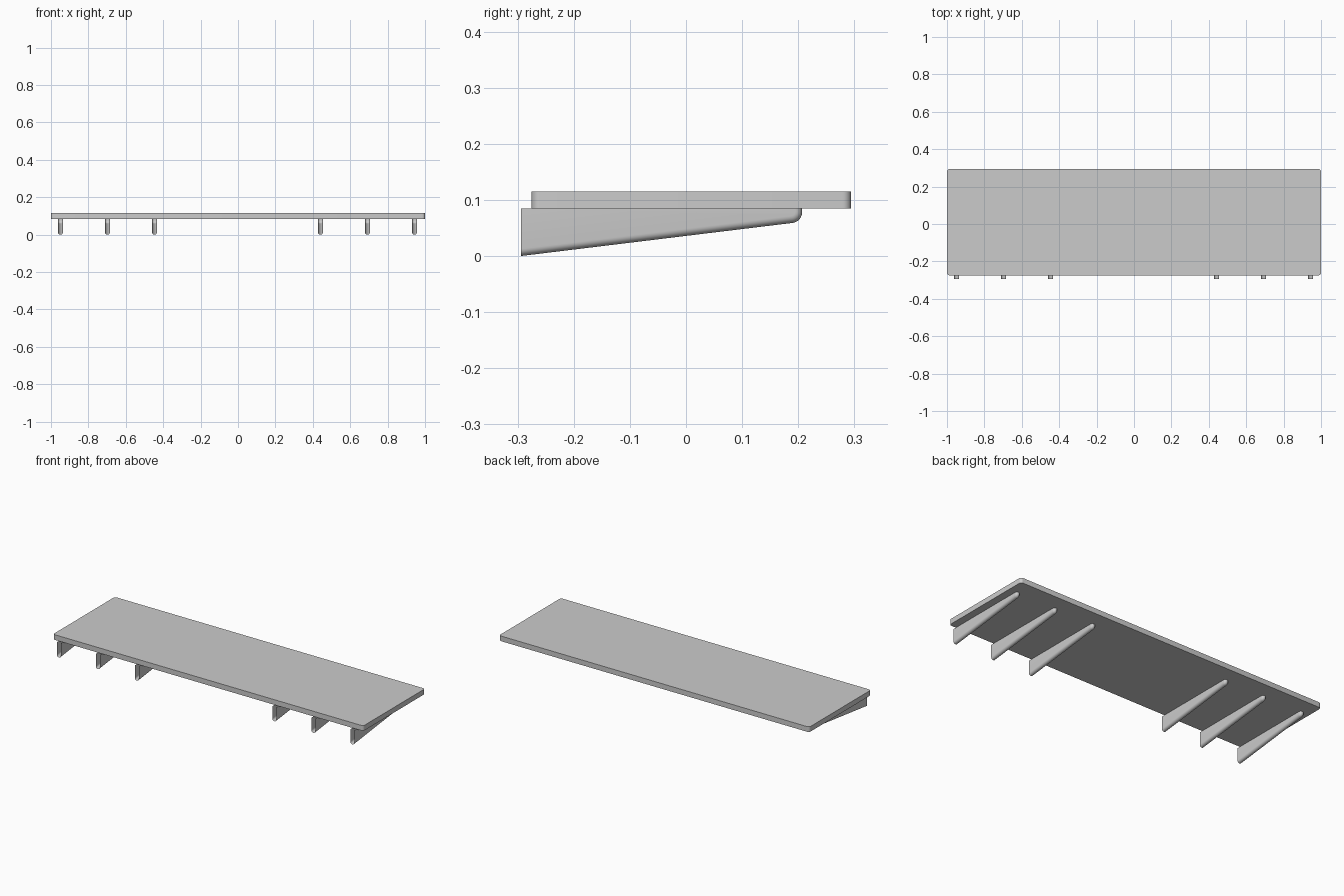
import bpy, bmesh

if "Cube" in bpy.data.objects:
    bpy.data.objects.remove(bpy.data.objects["Cube"])

WIDTH = 0.026
Y_FRONT, Y_BACK = -0.294, 0.207
Z_TOP, Z_TIP = 0.085, 0.061


def add_object(name, bm):
    bmesh.ops.recalc_face_normals(bm, faces=bm.faces)
    mesh = bpy.data.meshes.new(name)
    bm.to_mesh(mesh)
    bm.free()
    obj = bpy.data.objects.new(name, mesh)
    bpy.context.collection.objects.link(obj)
    for o in bpy.context.selected_objects:
        o.select_set(False)
    obj.select_set(True)
    bpy.context.view_layer.objects.active = obj
    bpy.ops.object.shade_smooth_by_angle(angle=0.6)
    return obj


def extrude_profile(points, axis, depth):
    """Closed solid from a planar outline."""
    bm = bmesh.new()
    face = bm.faces.new([bm.verts.new(p) for p in points])
    res = bmesh.ops.extrude_face_region(bm, geom=[face], use_keep_orig=True)
    for v in res["geom"]:
        if isinstance(v, bmesh.types.BMVert):
            v.co[axis] += depth
    bmesh.ops.recalc_face_normals(bm, faces=bm.faces)
    return bm


def bevel(bm, edges, offset, segments):
    bmesh.ops.bevel(bm, geom=edges, offset=offset, offset_type='OFFSET',
                    segments=segments, profile=0.5, affect='EDGES')
    bm.normal_update()


# Shelf board with rounded vertical corners
y0, y1 = -0.275, 0.294
board = extrude_profile([(-1, y0, Z_TOP), (1, y0, Z_TOP),
                         (1, y1, Z_TOP), (-1, y1, Z_TOP)], 2, 0.03)
corners = [e for e in board.edges
           if abs(e.verts[0].co.z - e.verts[1].co.z) > 0.01]
bevel(board, corners, 0.015, 6)
add_object("shelf_board", board)


def bracket_mesh():
    h = WIDTH / 2
    bm = extrude_profile([(-h, Y_FRONT, 0), (-h, Y_BACK, Z_TIP),
                          (-h, Y_BACK, Z_TOP), (-h, Y_FRONT, Z_TOP)], 0, WIDTH)
    # rounded tip
    tip = [e for e in bm.edges
           if all(v.co.y > 0 and v.co.z < Z_TOP - 0.01 for v in e.verts)]
    bevel(bm, tip, 0.017, 6)
    # fully rounded underside and tip
    is_cap = lambda f: f.normal.y < -0.9 or f.normal.z > 0.9
    rim = [e for e in bm.edges
           if abs(e.verts[0].co.x - e.verts[1].co.x) < 1e-5
           and not any(is_cap(f) for f in e.link_faces)]
    bevel(bm, rim, h * 0.97, 6)
    # the mounting sides are open
    bmesh.ops.delete(bm, geom=[f for f in bm.faces if is_cap(f)],
                     context='FACES')
    return bm


# Tapered support brackets, three at each end
source = add_object("support_bracket_1", bracket_mesh())
positions = [c + i * 0.2515 for c in (-0.698, 0.692) for i in (-1, 0, 1)]
source.location.x = positions[0]
for n, x in enumerate(positions[1:], 2):
    copy = source.copy()
    copy.name = f"support_bracket_{n}"
    copy.location.x = x
    bpy.context.collection.objects.link(copy)
